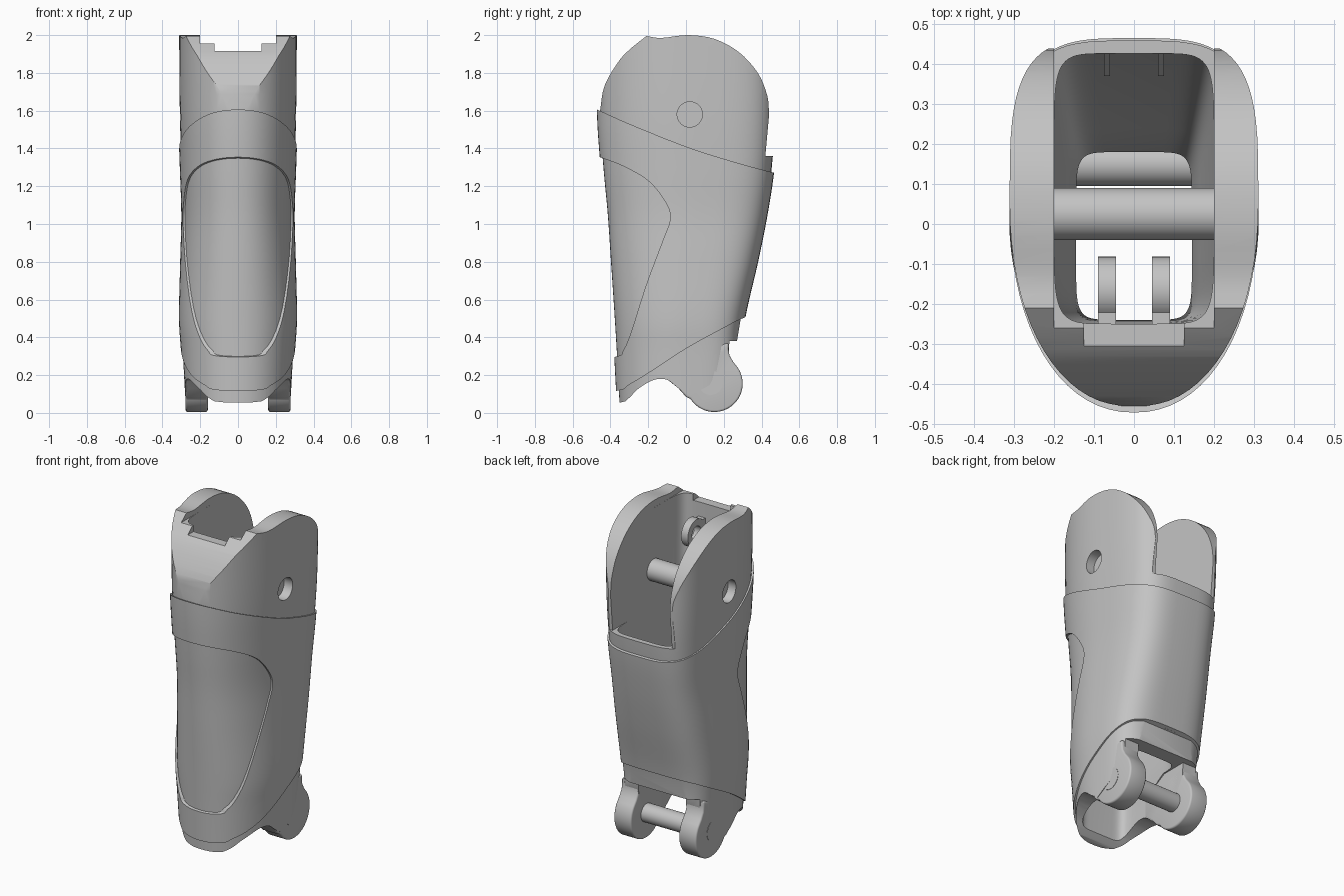
import bpy, bmesh, math
from mathutils import Vector

if "Cube" in bpy.data.objects:
    bpy.data.objects.remove(bpy.data.objects["Cube"])

GREY = (0.55, 0.55, 0.55, 1)
mat = bpy.data.materials.new("light_grey")
mat.use_nodes = True
mat.diffuse_color = GREY
mat.node_tree.nodes["Principled BSDF"].inputs["Base Color"].default_value = GREY


def finish(bm, name):
    bmesh.ops.recalc_face_normals(bm, faces=bm.faces)
    mesh = bpy.data.meshes.new(name)
    bm.to_mesh(mesh)
    bm.free()
    mesh.materials.append(mat)
    ob = bpy.data.objects.new(name, mesh)
    bpy.context.collection.objects.link(ob)
    return ob


def smooth(points, steps=6):
    """Catmull-Rom curve through the points."""
    pts = [Vector(p) for p in points]
    pts = [2 * pts[0] - pts[1]] + pts + [2 * pts[-1] - pts[-2]]
    out = []
    for a, b, c, d in zip(pts, pts[1:], pts[2:], pts[3:]):
        for i in range(steps):
            t = i / steps
            out.append(0.5 * (2 * b + (c - a) * t + (2 * a - 5 * b + 4 * c - d) * t ** 2
                              + (3 * b - a - 3 * c + d) * t ** 3))
    return out + [pts[-2]]


def loft(name, rows, front_pow, back_pow, grow=0.0, shift=0.0, sides=72):
    """Stack of rounded sections given as (z, half width, front y, back y)."""
    bm = bmesh.new()
    rings = []
    for z, w, yf, yb in rows:
        w, yf, yb = w + grow * 0.6, yf - grow, yb + grow
        mid = (yf + yb) / 2 + shift
        ring = []
        for i in range(sides):
            a = math.tau * i / sides
            c, s = math.cos(a), math.sin(a)
            p = 2 / (back_pow if s > 0 else front_pow)
            depth = yb - mid if s > 0 else mid - yf
            ring.append(bm.verts.new((w * math.copysign(abs(c) ** p, c),
                                      mid + depth * math.copysign(abs(s) ** p, s), z)))
        rings.append(ring)
    for lo, hi in zip(rings, rings[1:]):
        for i in range(sides):
            j = (i + 1) % sides
            bm.faces.new((lo[i], lo[j], hi[j], hi[i]))
    bm.faces.new(rings[0])
    bm.faces.new(rings[-1])
    return finish(bm, name)


def prism(name, outline, x0=-0.6, x1=0.6):
    """Side outline of (y, z) points pushed along x."""
    bm = bmesh.new()
    face = bm.faces.new([bm.verts.new((x0, p[0], p[1])) for p in outline])
    new = bmesh.ops.extrude_face_region(bm, geom=[face])["geom"]
    bmesh.ops.translate(bm, vec=(x1 - x0, 0, 0),
                        verts=[v for v in new if isinstance(v, bmesh.types.BMVert)])
    return finish(bm, name)


def box(name, x, y, z):
    return prism(name, [(y[0], z[0]), (y[1], z[0]), (y[1], z[1]), (y[0], z[1])], x[0], x[1])


def arc(y, z, r, start, end, steps=48):
    angles = [math.radians(start + (end - start) * i / steps) for i in range(steps)]
    return [(y + r * math.cos(a), z + r * math.sin(a)) for a in angles]


def disc(name, y, z, r, x0, x1):
    return prism(name, arc(y, z, r, 0, 360), x0, x1)


def boolean(ob, cutter, operation="DIFFERENCE"):
    mod = ob.modifiers.new("cut", "BOOLEAN")
    mod.operation, mod.object, mod.solver = operation, cutter, "EXACT"
    bpy.context.view_layer.objects.active = ob
    bpy.ops.object.modifier_apply(modifier=mod.name)


def bevel(ob, width):
    mod = ob.modifiers.new("round", "BEVEL")
    mod.width, mod.segments, mod.limit_method = width, 3, "ANGLE"
    bpy.context.view_layer.objects.active = ob
    bpy.ops.object.modifier_apply(modifier=mod.name)


# Sections shared by the inner frame and the outer guard
rows = smooth([(-0.1, .268, -.342, .27), (.3, .29, -.363, .28), (.5, .302, -.375, .297),
               (.8, .296, -.395, .365), (1.05, .29, -.412, .415), (1.3, .298, -.435, .452),
               (1.6, .307, -.455, .47), (2.1, .311, -.46, .472)], 5)

# Hollow middle
cavity = loft("cavity_cutter", [(-.2, .165, -.30, .2), (.3, .16, -.28, .18), (.45, .145, -.24, .18),
                                (.65, .165, -.245, .24), (1.25, .2, -.25, .425), (2.2, .2, -.25, .44)],
              7, 7)
cutters = [cavity]

# Inner frame: knee plates above, ankle fork below
upper = [(.5, 1.22), (.475, 1.27), (.475, 1.36), (.42, 1.36)] + smooth(
    [(.44, 1.58), (.43, 1.68), (.38, 1.8), (.28, 1.91), (.15, 1.98), (.01, 2.0), (-.13, 1.985),
     (-.21, 1.995)], 4) + smooth([(-.28, 1.94), (-.35, 1.87), (-.43, 1.735), (-.455, 1.6)], 4)
lower = [(-.6, 1.5), (-.6, .055), (-.345, .055)] + smooth(
    [(-.32, .062), (-.29, .09), (-.25, .13), (-.17, .175), (-.1, .175), (-.04, .13), (.02, .09)], 4) + [
    (.15, .16), (.225, .3), (.23, .38), (.27, .38), (.29, .5), (.5, .5)]
frame = loft("inner_frame", rows, 2.15, 3.7, grow=0.002, shift=0.05)
side_shape = prism("side_cutter", upper + lower)
boolean(frame, side_shape, "INTERSECT")
boolean(frame, cavity)
for name, x, y, z in (("back_opening", .2, (.1, .7), (1.36, 2.3)),
                      ("front_step", .2, (-.275, .2), (1.955, 2.3)),
                      ("front_notch", .125, (-.6, 0), (1.917, 2.3)),
                      ("fork_gap", .16, (-.2, .6), (-.2, .38))):
    cutter = box(name, (-x, x), y, z)
    boolean(frame, cutter)
    cutters.append(cutter)
cutters.append(side_shape)

# Outer guard wrapping the sides and back, open at the front
rim = smooth([(-.6, 1.65), (-.47, 1.605), (-.3, 1.53), (0, 1.41), (.25, 1.33), (.47, 1.27), (.6, 1.24)])
hem = smooth([(.6, .62), (.31, .505), (.2, .45), (0, .34), (-.2, .21), (-.3, .15), (-.36, .118),
              (-.6, .1)])
window = smooth([(-.6, .27), (-.37, .298), (-.33, .335), (-.29, .43), (-.21, .68), (-.12, .92),
                 (-.085, 1.02), (-.10, 1.1), (-.19, 1.22), (-.32, 1.30), (-.46, 1.355), (-.6, 1.4)])
guard = loft("outer_guard", rows, 2.15, 3.5, grow=0.017, shift=0.05)
guard_shape = prism("guard_cutter", rim + hem + window)
boolean(guard, guard_shape, "INTERSECT")
boolean(guard, cavity)
cutters.append(guard_shape)

parts = [frame, guard]

# Knee and ankle pins
parts.append(disc("knee_pin", .025, 1.58, .065, -.25, .25))
parts.append(disc("ankle_pin", .15, .16, .055, -.2, .2))

# Ankle lug outline: round end flowing into a neck
lug_outline = [(-.1, .3), (-.1, .178), (-.04, .13), (0, .085)] + arc(.15, .155, .15, 212, 400) + [
    (.25, .27), (.23, .305), (.225, .34), (.225, .37)]

for side, tag in ((1, "left"), (-1, "right")):
    # Recessed hole over the end of the knee pin
    hole = disc("hole_cutter", .02, 1.58, .067, *sorted((side * .25, side * .5)))
    boolean(frame, hole)
    cutters.append(hole)

    # Ankle lug with a nearly flush pin end
    lug = prism(tag + "_ankle_lug", lug_outline, *sorted((side * .16, side * .277)))
    bevel(lug, .012)
    parts.append(lug)
    parts.append(disc(tag + "_ankle_pin_end", .13, .16, .065, *sorted((side * .2, side * .279))))

    # Ring bracket behind the front wall
    xs = sorted((side * .045, side * .09))
    ring = disc(tag + "_ring_bracket", -.165, 1.77, .083, *xs)
    arm = box("arm_cutter", xs, (-.32, -.165), (1.71, 1.83))
    bore = disc("bore_cutter", -.165, 1.77, .042, -.3, .3)
    boolean(ring, arm, "UNION")
    boolean(ring, bore)
    cutters += [arm, bore]
    parts.append(ring)

    # Small rib inside the back wall
    parts.append(prism(tag + "_back_rib", [(.45, 1.36), (.37, 1.2), (.43, 1.1)],
                       *sorted((side * .06, side * .075))))

for cutter in cutters:
    bpy.data.objects.remove(cutter)

bpy.ops.object.select_all(action="DESELECT")
for part in parts:
    part.select_set(True)
bpy.context.view_layer.objects.active = frame
bpy.ops.object.shade_smooth_by_angle(angle=math.radians(32))
